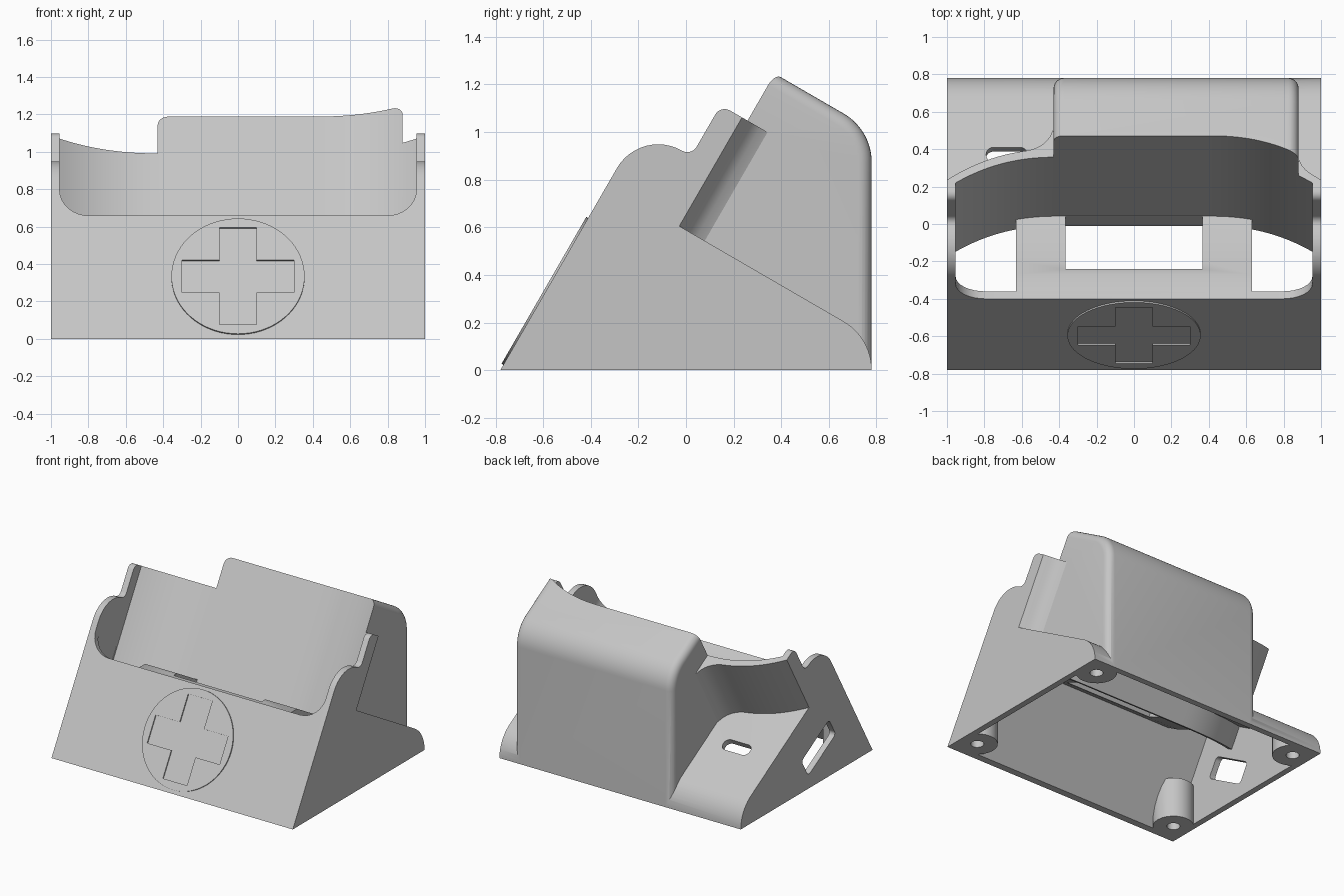
import bpy, bmesh
from math import sin, cos, radians, sqrt, pi
from mathutils import Vector

if "Cube" in bpy.data.objects:
    bpy.data.objects.remove(bpy.data.objects["Cube"])

grey = bpy.data.materials.new("light grey plastic")
grey.use_nodes = True
grey.diffuse_color = (0.56, 0.56, 0.56, 1)
grey.node_tree.nodes["Principled BSDF"].inputs["Base Color"].default_value = (0.56, 0.56, 0.56, 1)

# Tilted frame: u runs up the 60 degree front face, v runs back from it
S, C, FRONT = sin(radians(60)), cos(radians(60)), -0.78


def tilt(x, v, u):
    return Vector((x, FRONT + C * u + S * v, S * u - C * v))


def vu(y, z):
    return (S * (y - FRONT) - C * z, C * (y - FRONT) + S * z)


def side(v, u, t):
    return tilt(t, v, u)


def face(x, u, t):
    return tilt(x, t, u)


def upright(x, y, t):
    return Vector((x, y, t))


def arc(cx, cy, r, a, b, n=12):
    angles = [radians(a + (b - a) * i / n) for i in range(n + 1)]
    return [(cx + r * cos(t), cy + r * sin(t)) for t in angles]


def rect(x0, x1, y0, y1, r):
    return (arc(x1 - r, y1 - r, r, 0, 90, 8) + arc(x0 + r, y1 - r, r, 90, 180, 8)
            + arc(x0 + r, y0 + r, r, 180, 270, 8) + arc(x1 - r, y0 + r, r, 270, 360, 8))


def prism(name, points, place, lo, hi, round_caps=0):
    bm = bmesh.new()
    a = [bm.verts.new(place(p, q, lo)) for p, q in points]
    b = [bm.verts.new(place(p, q, hi)) for p, q in points]
    caps = [bm.faces.new(a), bm.faces.new(b)]
    for i in range(len(a)):
        j = (i + 1) % len(a)
        bm.faces.new((a[i], a[j], b[j], b[i]))
    bmesh.ops.recalc_face_normals(bm, faces=bm.faces)
    if round_caps:
        edges = [e for f in caps for e in f.edges]
        bmesh.ops.bevel(bm, geom=edges, offset=round_caps, segments=6,
                        profile=0.5, affect='EDGES')
    mesh = bpy.data.meshes.new(name)
    bm.to_mesh(mesh)
    bm.free()
    mesh.materials.append(grey)
    obj = bpy.data.objects.new(name, mesh)
    bpy.context.collection.objects.link(obj)
    return obj


def combine(obj, other, operation):
    mod = obj.modifiers.new("combine", 'BOOLEAN')
    mod.operation, mod.solver, mod.object = operation, 'EXACT', other
    bpy.context.view_layer.objects.active = obj
    bpy.ops.object.modifier_apply(modifier=mod.name)
    bpy.data.objects.remove(other)


def add(obj, other):
    combine(obj, other, 'UNION')


def cut(obj, other):
    combine(obj, other, 'DIFFERENCE')


# Cradle back wall: flat in the middle, curving forward at both ends
def inner(x):
    return 0.49 - 0.16 * max(0, (abs(x) - 0.4) / 0.555) ** 2.3


BOX_L, BOX_R = -0.43, 0.88


def outer(x):
    blend = 0
    for edge, r, way in ((BOX_L, 0.15, -1), (BOX_R, 0.07, 1)):
        d = r - (x - edge) * way
        if x * way > edge * way and d > 0:
            blend = r - sqrt(max(0, r * r - d * d))
    return inner(x) + 0.05 + blend


def steps(w, n=80):
    return [w * (2 * i / n - 1) for i in range(n + 1)]


# Wedge with rounded ears at the front
wedge = [(0, 0)] + arc(0.2, 0.98, 0.2, 180, 90) + arc(0.2, 1.225, 0.045, -90, 0, 6)
wedge += arc(0.29, 1.382, 0.045, 180, 90, 6) + [(0.335, 1.427), (0.335, 0.9)]
wedge += [vu(y, z) for y, z in arc(0.543, 0, 0.237, 60, 0)]
body = prism("dock_body", wedge, side, -1, 1)

# Curved wall block
wall = [(-1, 0.3)] + [(x, outer(x)) for x in steps(1, 120)] + [(1, 0.3)]
add(body, prism("wall", wall, lambda x, v, t: tilt(x, v, t), 0.5, 1.427))

# Rear housing with rounded sides and back
housing = [(0.2, 0.3), (0.2, 1.655)]
housing += [vu(y, z) for y, z in arc(0.543, 0.873, 0.237, 60, 0)]
housing += [vu(0.78, -0.2), vu(0, -0.2)]
add(body, prism("housing", housing, side, BOX_L, BOX_R, 0.055))

# Hollow underside, leaving four screw posts
hollow = [(0.046, -0.2), (0.046, 0.855)]
hollow += [vu(y, z) for y, z in arc(0.543, 0, 0.192, 60, 0)] + [vu(0.735, -0.1)]
cavity = prism("cavity", hollow, side, -0.955, 0.955)
posts = [(x, y) for x in (-0.87, 0.87) for y in (-0.62, 0.64)]
for x, y in posts:
    cut(cavity, prism("post", arc(x, y, 0.14, 0, 345, 23), upright, -0.5, 0.3))
cut(body, cavity)
room = [(0.55, 0.82), (0.55, 1.605)]
room += [vu(y, z) for y, z in arc(0.543, 0.86, 0.192, 60, 0)] + [vu(0.735, 0.13)]
cut(body, prism("room", room, side, BOX_L + 0.05, BOX_R - 0.05))

# Lower skirt of the cradle wall
skirt = [(x, inner(x) - 0.01) for x in steps(0.98)]
skirt += [(x, inner(x) + 0.05) for x in reversed(steps(0.98))]
add(body, prism("skirt", skirt, lambda x, v, t: tilt(x, v, t), 0.69, 0.88))

# Cradle slot and rounded opening in the front
slot = [(-0.954, 0.047)] + [(x, inner(x)) for x in steps(0.954)] + [(0.954, 0.047)]
cut(body, prism("slot", slot, lambda x, v, t: tilt(x, v, t), 0.5, 2))
cut(body, prism("opening", rect(-0.954, 0.954, 0.76, 2, 0.16), face, -0.1, 0.06))

# Shelf with a centre gap
shelf = [(0.02, 0.70), (0.02, 0.76), (0.15, 0.76), (0.211, 0.795),
         (0.51, 0.795), (0.51, 0.73), (0.15, 0.70)]
ledge = prism("shelf", shelf, side, -0.63, 0.63)
cut(ledge, prism("gap", [(0.175, 0.5), (0.175, 1), (0.488, 1), (0.488, 0.5)],
                 side, -0.365, 0.365))
add(body, ledge)

# Screw holes, side window and rear cable slot
for x, y in posts:
    cut(body, prism("hole", arc(x, y, 0.045, 0, 345, 23), upright, -0.1, 0.15))
cut(body, prism("window", rect(0.235, 0.61, 0.465, 0.625, 0.03), side, -1.1, -0.9))
cut(body, prism("cable_slot", rect(-0.79, -0.57, 0.765, 0.855, 0.04),
                lambda x, v, t: tilt(x, v, t), 0.8, 1))
ground = [(-2, -2), (2, -2), (2, 2), (-2, 2)]
cut(body, prism("ground", ground, upright, -1, 0))

# Raised badge with a sunken cross
badge = prism("front_badge", arc(0, 0.382, 0.356, 0, 355, 71), face, -0.009, 0.01)
for w, h in ((0.3, 0.1), (0.1, 0.3)):
    bar = [(-w, 0.382 - h), (w, 0.382 - h), (w, 0.382 + h), (-w, 0.382 + h)]
    cut(badge, prism("bar", bar, face, -0.1, 0.1))

for obj in (body, badge):
    bpy.ops.object.select_all(action='DESELECT')
    obj.select_set(True)
    bpy.context.view_layer.objects.active = obj
    bpy.ops.object.shade_smooth_by_angle(angle=pi / 6)
